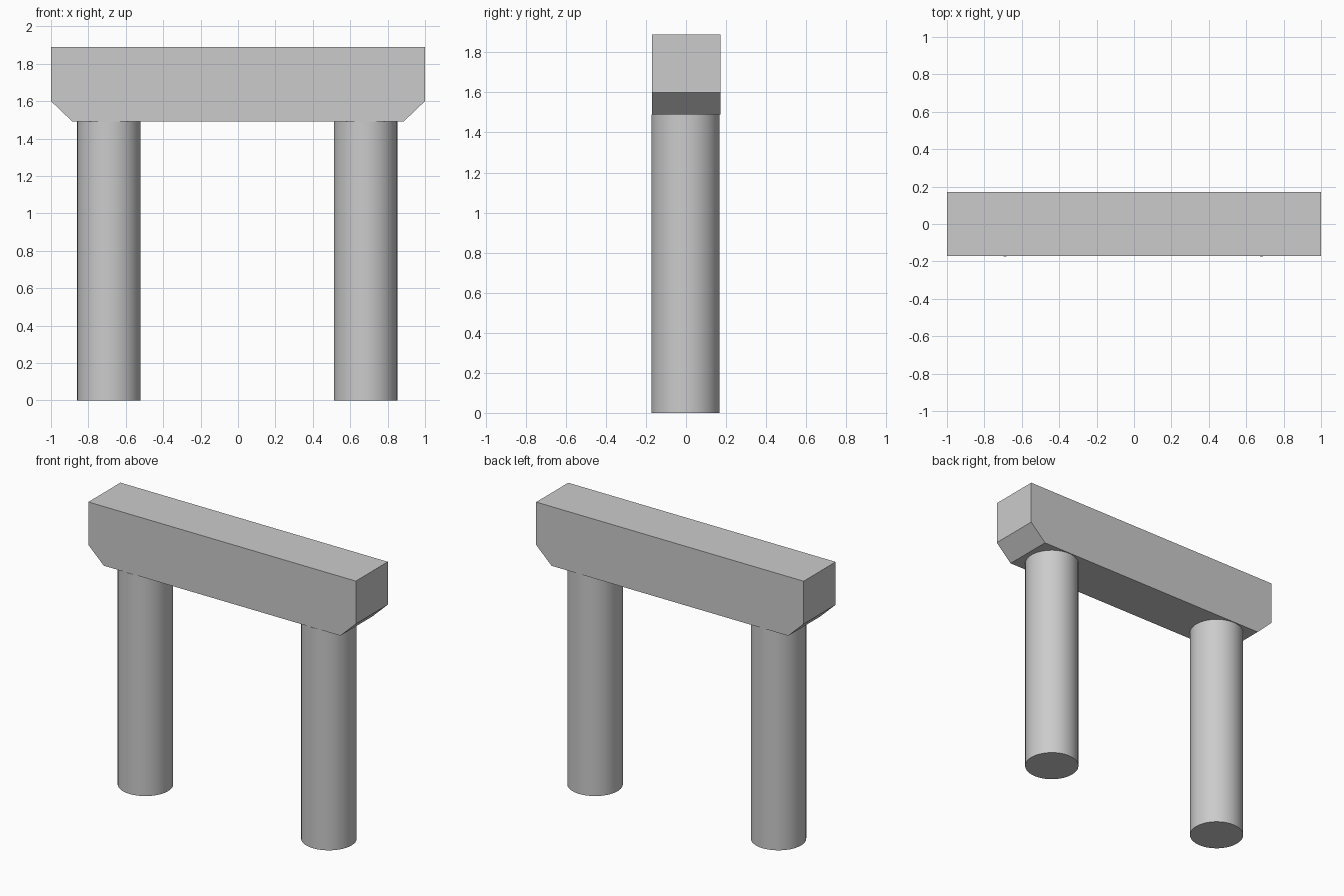
import bpy
import bmesh

cube = bpy.data.objects.get("Cube")
if cube:
    bpy.data.objects.remove(cube, do_unlink=True)

concrete = bpy.data.materials.new("concrete_grey")
concrete.use_nodes = True
GREY = (0.6, 0.6, 0.6, 1)
concrete.diffuse_color = GREY
concrete.node_tree.nodes["Principled BSDF"].inputs["Base Color"].default_value = GREY

BEAM_BOTTOM, BEAM_TOP, CHAMFER_TOP = 1.49, 1.89, 1.60
BEAM_FRONT, BEAM_BACK = -0.17, 0.172


def add_beam():
    """Extrude the chamfered front profile backwards."""
    half = [(0.885, BEAM_BOTTOM), (1.0, CHAMFER_TOP), (1.0, BEAM_TOP)]
    profile = half + [(-x, z) for x, z in reversed(half)]
    bm = bmesh.new()
    face = bm.faces.new([bm.verts.new((x, BEAM_FRONT, z)) for x, z in profile])
    result = bmesh.ops.extrude_face_region(bm, geom=[face])
    moved = [v for v in result["geom"] if isinstance(v, bmesh.types.BMVert)]
    bmesh.ops.translate(bm, verts=moved, vec=(0, BEAM_BACK - BEAM_FRONT, 0))
    bmesh.ops.recalc_face_normals(bm, faces=bm.faces)
    mesh = bpy.data.meshes.new("cap_beam")
    bm.to_mesh(mesh)
    bm.free()
    mesh.materials.append(concrete)
    beam = bpy.data.objects.new("cap_beam", mesh)
    bpy.context.collection.objects.link(beam)


def add_column(name, x):
    """Round pier standing on the ground under the beam."""
    bpy.ops.mesh.primitive_cylinder_add(
        vertices=48, radius=0.17, depth=BEAM_BOTTOM,
        location=(x, -0.003, BEAM_BOTTOM / 2))
    column = bpy.context.object
    column.name = name
    column.data.materials.append(concrete)
    bpy.ops.object.shade_smooth_by_angle()


add_beam()
add_column("right_column", -0.69)
add_column("left_column", 0.682)
